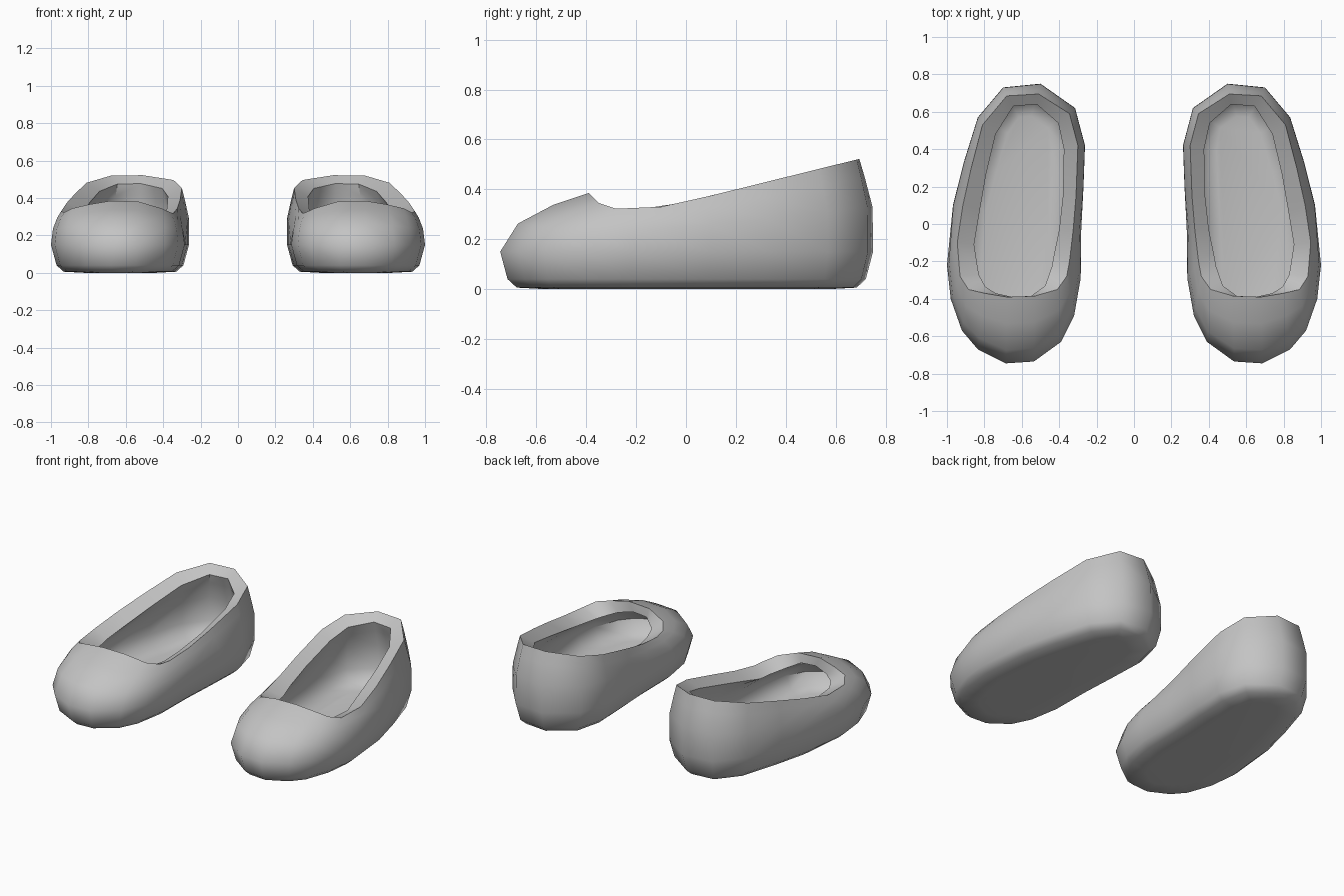
import bpy, bmesh
from mathutils import Vector

if "Cube" in bpy.data.objects:
    bpy.data.objects.remove(bpy.data.objects["Cube"])

# Plan-view loops of one shoe, all starting at the heel
OUTLINE = [(.50, .75), (.70, .73), (.835, .57), (.91, .33), (.968, .10), (1.0, -.22),
           (.98, -.40), (.92, -.57), (.835, -.67), (.685, -.745), (.535, -.735), (.39, -.63),
           (.32, -.49), (.285, -.29), (.282, -.03), (.27, .20), (.262, .42), (.315, .62)]
RIM = [(.51, .695), (.68, .685), (.81, .53), (.87, .30), (.915, .10), (.945, -.10),
       (.93, -.28), (.885, -.35), (.80, -.37), (.68, -.39), (.53, -.385), (.41, -.35),
       (.36, -.28), (.345, -.20), (.325, -.03), (.31, .15), (.30, .42), (.345, .59)]
INNER_RIM = [(.52, .64), (.645, .63), (.74, .48), (.79, .27), (.825, .07), (.855, -.11),
             (.83, -.27), (.795, -.335), (.74, -.37), (.65, -.39), (.55, -.385), (.475, -.33),
             (.44, -.23), (.425, -.15), (.40, -.03), (.38, .15), (.375, .40), (.405, .54)]
# Height of the opening along its length
RIM_HEIGHT = [(-.39, .385), (-.35, .345), (-.30, .325), (-.23, .315), (-.10, .33),
              (0, .35), (.695, .522)]


def rim_z(y):
    pts = RIM_HEIGHT
    for (y0, z0), (y1, z1) in zip(pts, pts[1:]):
        if y <= y1:
            return z0 + (z1 - z0) * max(0, y - y0) / (y1 - y0)
    return pts[-1][1]


def inset(loop, d):
    """Move a clockwise plan loop inwards by d."""
    out = []
    for i, p in enumerate(loop):
        t = Vector(loop[(i + 1) % len(loop)]) - Vector(loop[i - 1])
        t.normalize()
        out.append((p[0] + t.y * d, p[1] - t.x * d))
    return out


def level(loop, z):
    return [Vector((x, y, z)) for x, y in loop]


def blend(low, high, side, up):
    """Ring between two rings, with separate plan and height fractions."""
    ring = []
    for a, b in zip(low, high):
        f = side if a.y < 0 else side * side * .8 if side < .5 else side
        ring.append(Vector((a.x + (b.x - a.x) * f, a.y + (b.y - a.y) * f,
                            a.z + (b.z - a.z) * up)))
    return ring


def shoe_rings():
    # Outer skin, from the sole up to the rim
    wall = level(OUTLINE, .15)
    rim = [Vector((x, y, rim_z(y))) for x, y in RIM]
    rings = [level(inset(OUTLINE, .18), 0), level(inset(OUTLINE, .068), .006),
             level(inset(OUTLINE, .03), .04), wall,
             blend(wall, rim, .2, .48), blend(wall, rim, .6, .80), rim]
    # Lining, from the rim down to the insole
    lining = level(inset(OUTLINE, .07), .16)
    lip = [Vector((x, y, r.z - (.045 if y > -.3 else .06)))
           for (x, y), r in zip(INNER_RIM, rim)]
    rings += [lip, blend(lining, lip, .6, .80), blend(lining, lip, .2, .48), lining,
              level(inset(OUTLINE, .11), .085), level(inset(OUTLINE, .18), .065)]
    return rings


def build_shoe(name, sign, mat):
    bm = bmesh.new()
    rings = [[bm.verts.new((v.x * sign, v.y, v.z)) for v in ring] for ring in shoe_rings()]
    n = len(OUTLINE)
    for a, b in zip(rings, rings[1:]):
        for i in range(n):
            j = (i + 1) % n
            bm.faces.new((a[i], a[j], b[j], b[i]))
    bm.faces.new(rings[0])    # underside of the sole
    bm.faces.new(rings[-1])   # insole
    bmesh.ops.recalc_face_normals(bm, faces=bm.faces)
    mesh = bpy.data.meshes.new(name)
    bm.to_mesh(mesh)
    bm.free()
    mesh.materials.append(mat)
    obj = bpy.data.objects.new(name, mesh)
    bpy.context.collection.objects.link(obj)
    bpy.ops.object.select_all(action='DESELECT')
    obj.select_set(True)
    bpy.context.view_layer.objects.active = obj
    bpy.ops.object.shade_smooth_by_angle(angle=.85)


grey = bpy.data.materials.new("grey")
grey.diffuse_color = (.55, .55, .55, 1)
grey.use_nodes = True
grey.node_tree.nodes["Principled BSDF"].inputs["Base Color"].default_value = grey.diffuse_color
build_shoe("right_shoe", 1, grey)
build_shoe("left_shoe", -1, grey)
